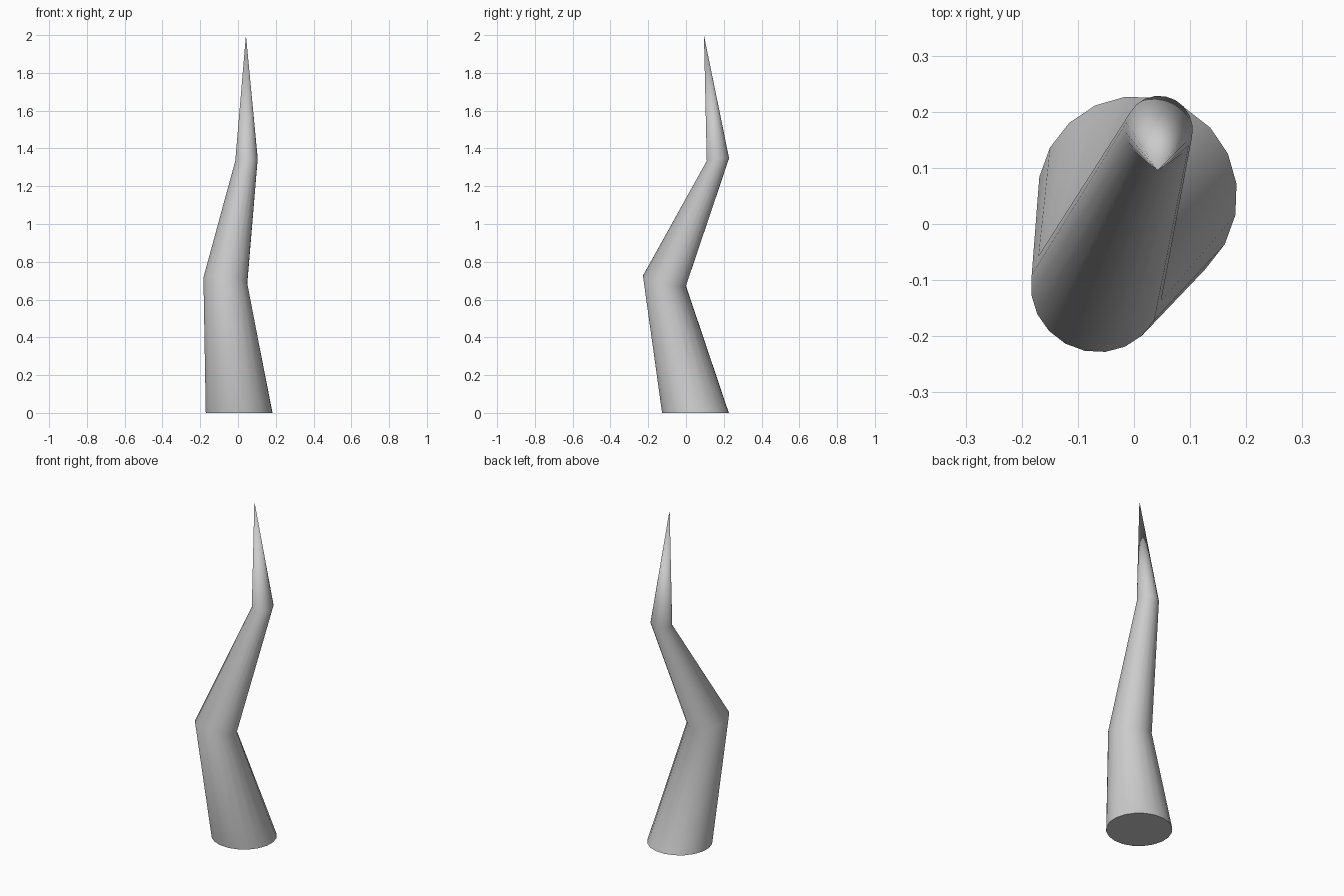
import bpy, bmesh, math
from mathutils import Vector

if "Cube" in bpy.data.objects:
    bpy.data.objects.remove(bpy.data.objects["Cube"])

SIDES = 20
# Rings: centre, radius, plane tilt (dz/dx, dz/dy)
RINGS = [
    ((0.006, 0.050, 0.0), 0.178, (0.0, 0.0)),
    ((-0.067, -0.114, 0.699), 0.118, (-0.13, -0.25)),
    ((0.045, 0.169, 1.341), 0.060, (0.09, 0.13)),
]
TIP = (0.042, 0.095, 2.0)

bm = bmesh.new()


def add_ring(centre, radius, tilt):
    """Circle of vertices lying in a tilted plane."""
    turn = Vector((0, 0, 1)).rotation_difference(Vector((-tilt[0], -tilt[1], 1)))
    verts = []
    for i in range(SIDES):
        a = math.radians(7) + 2 * math.pi * i / SIDES
        p = Vector((radius * math.cos(a), radius * math.sin(a), 0))
        verts.append(bm.verts.new(Vector(centre) + turn @ p))
    return verts


rings = [add_ring(*r) for r in RINGS]
tip = bm.verts.new(TIP)

# Base cap, bent sides, pointed end
bm.faces.new(rings[0][::-1])
for low, high in zip(rings, rings[1:]):
    for i in range(SIDES):
        j = (i + 1) % SIDES
        bm.faces.new((low[i], low[j], high[j], high[i]))
for i in range(SIDES):
    bm.faces.new((rings[-1][i], rings[-1][(i + 1) % SIDES], tip))

mesh = bpy.data.meshes.new("bent_spike")
bm.to_mesh(mesh)
bm.free()
spike = bpy.data.objects.new("bent_spike", mesh)
bpy.context.collection.objects.link(spike)

# Smooth sides with a crisp base edge
bpy.context.view_layer.objects.active = spike
spike.select_set(True)
bpy.ops.object.shade_smooth_by_angle(angle=math.radians(60))
